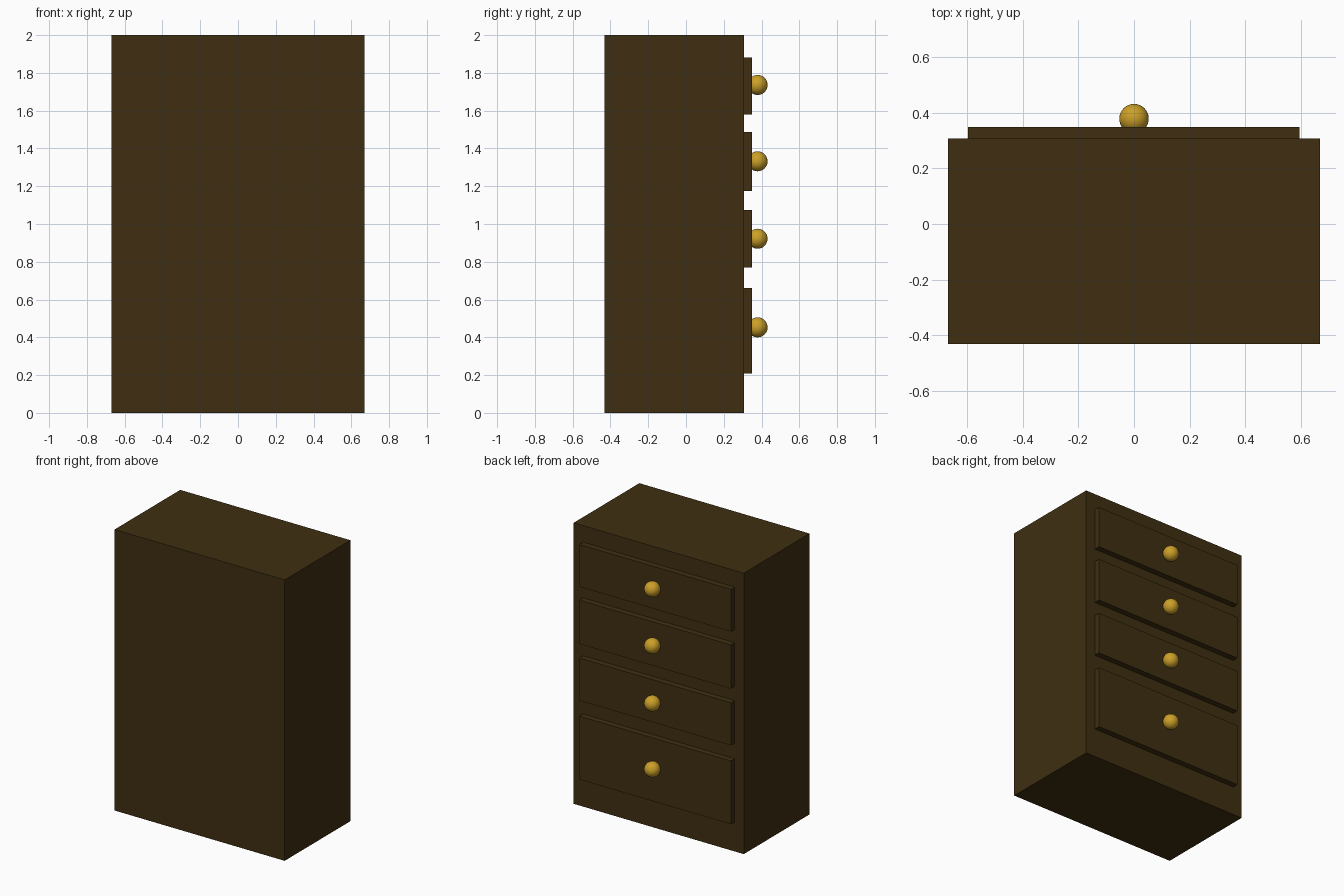
import bpy

if "Cube" in bpy.data.objects:
    bpy.data.objects.remove(bpy.data.objects["Cube"])


def material(name, color):
    m = bpy.data.materials.new(name)
    m.diffuse_color = (*color, 1.0)
    m.use_nodes = True
    m.node_tree.nodes["Principled BSDF"].inputs["Base Color"].default_value = m.diffuse_color
    return m


wood = material("dark_wood", (0.05, 0.028, 0.0055))
brass = material("brass", (0.60, 0.35, 0.021))


def box(name, lo, hi):
    """Box between two corners, with the size applied to the mesh."""
    mid = [(a + b) / 2 for a, b in zip(lo, hi)]
    bpy.ops.mesh.primitive_cube_add(size=1, location=mid)
    ob = bpy.context.object
    ob.name = name
    ob.scale = [b - a for a, b in zip(lo, hi)]
    bpy.ops.object.transform_apply(location=False, rotation=False, scale=True)
    ob.data.materials.append(wood)
    return ob


# Cabinet body
FACE_Y = 0.307
box("cabinet_body", (-0.67, -0.432, 0), (0.67, FACE_Y, 2))

# Drawer fronts (bottom, top, knob height) on the +y side
drawers = [
    (0.209, 0.66, 0.453),
    (0.771, 1.074, 0.922),
    (1.174, 1.486, 1.332),
    (1.581, 1.882, 1.736),
]
for i, (z0, z1, knob_z) in enumerate(drawers, 1):
    box(f"drawer_front_{i}", (-0.598, FACE_Y - 0.02, z0), (0.595, 0.349, z1))

    # Round knob, partly sunk into the drawer front
    bpy.ops.mesh.primitive_uv_sphere_add(
        segments=32, ring_count=16, radius=0.053, location=(0, 0.379, knob_z))
    knob = bpy.context.object
    knob.name = f"knob_{i}"
    knob.data.materials.append(brass)
    bpy.ops.object.shade_smooth()
